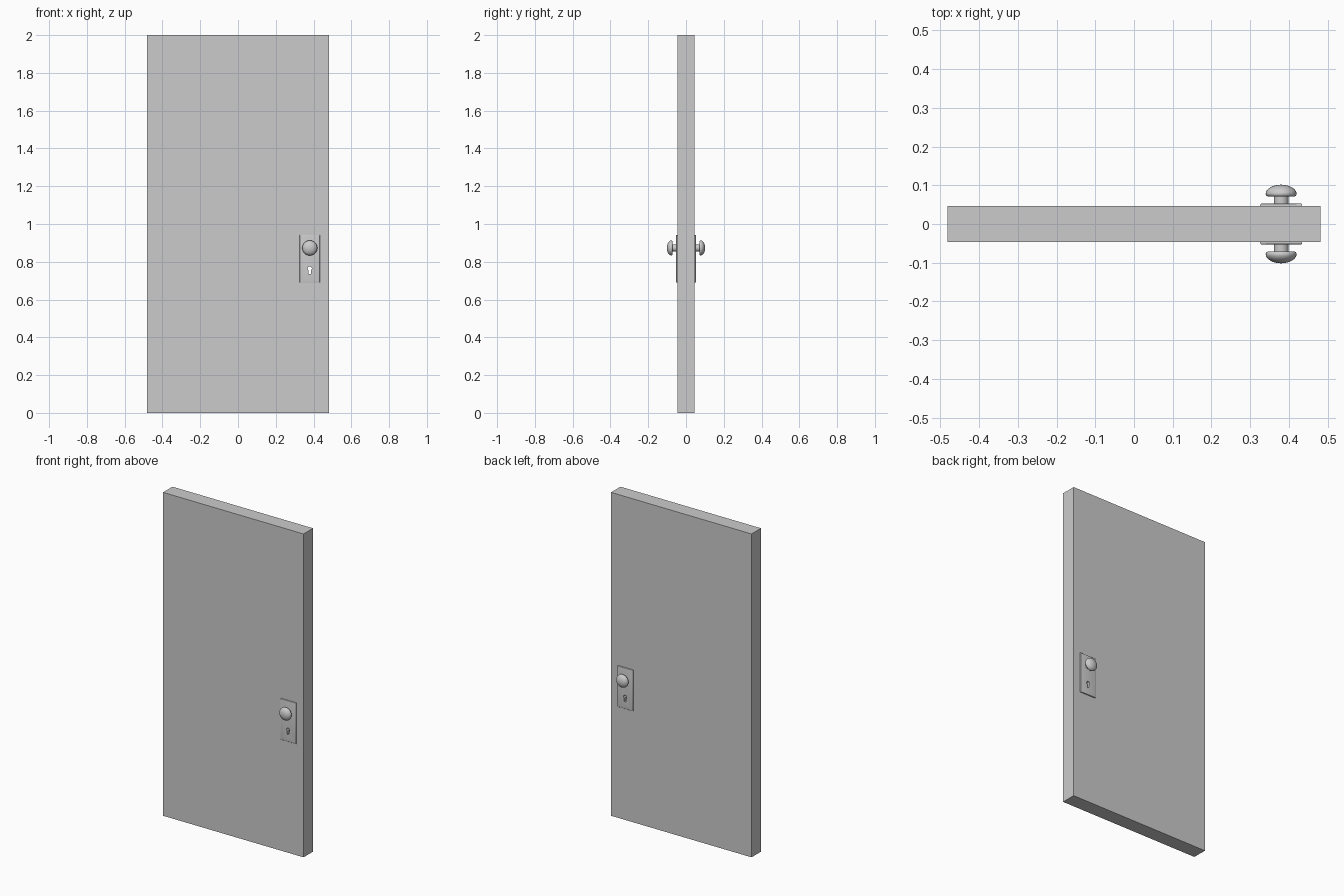
import bpy, bmesh, math
from mathutils import Matrix

if "Cube" in bpy.data.objects:
    bpy.data.objects.remove(bpy.data.objects["Cube"])

HALF_T = 0.046            # half thickness of the door
LOCK_X, KNOB_Z, KEY_Z = 0.38, 0.873, 0.764


def new_object(name, bm):
    bmesh.ops.recalc_face_normals(bm, faces=bm.faces)
    mesh = bpy.data.meshes.new(name)
    bm.to_mesh(mesh)
    bm.free()
    ob = bpy.data.objects.new(name, mesh)
    bpy.context.collection.objects.link(ob)
    return ob


def activate(ob):
    bpy.ops.object.select_all(action='DESELECT')
    ob.select_set(True)
    bpy.context.view_layer.objects.active = ob


def box(name, size, centre):
    bm = bmesh.new()
    bmesh.ops.create_cube(bm, size=1)
    bmesh.ops.scale(bm, vec=size, verts=bm.verts)
    bmesh.ops.translate(bm, vec=centre, verts=bm.verts)
    return new_object(name, bm)


def cut(ob, cutter):
    mod = ob.modifiers.new("keyhole", 'BOOLEAN')
    mod.operation, mod.solver, mod.object = 'DIFFERENCE', 'EXACT', cutter
    activate(ob)
    bpy.ops.object.modifier_apply(modifier=mod.name)


# keyhole cutter: round top with a slot below, running through the door
bm = bmesh.new()
outline = [(-0.006, -0.029), (0.006, -0.029)]
for i in range(17):
    a = math.radians(-57 + i * 294 / 16)
    outline.append((0.011 * math.cos(a), 0.011 * math.sin(a)))
face = bm.faces.new([bm.verts.new((LOCK_X + x, -0.2, KEY_Z + z)) for x, z in outline])
ext = bmesh.ops.extrude_face_region(bm, geom=[face])
bmesh.ops.translate(bm, vec=(0, 0.4, 0),
                    verts=[v for v in ext["geom"] if isinstance(v, bmesh.types.BMVert)])
cutter = new_object("keyhole_cutter", bm)
cutter.hide_render = True

# door slab
door = box("door", (0.962, 2 * HALF_T, 2.0), (0, 0, 1.0))
cut(door, cutter)

# knob profile as (radius, distance from door centre)
profile = [(0.019, 0.044), (0.019, 0.071), (0.034, 0.071), (0.038, 0.073), (0.04, 0.077)]
for i in range(1, 9):
    a = math.radians(90 * i / 8)
    profile.append((0.04 * math.cos(a), 0.077 + 0.0245 * math.sin(a)))
profile[-1] = (0, 0.1015)

for side, s in (("front", -1), ("back", 1)):
    # lock plate with softened outer edge
    bm = bmesh.new()
    bmesh.ops.create_cube(bm, size=1)
    bmesh.ops.scale(bm, vec=(0.108, 0.008, 0.254), verts=bm.verts)
    bmesh.ops.translate(bm, vec=(LOCK_X, s * (HALF_T + 0.003), 0.816), verts=bm.verts)
    rim = [e for e in bm.edges if all(s * v.co.y > HALF_T + 0.003 for v in e.verts)]
    bmesh.ops.bevel(bm, geom=rim, offset=0.004, segments=3, profile=0.5, affect='EDGES')
    plate = new_object(side + "_lock_plate", bm)
    cut(plate, cutter)
    activate(plate)
    bpy.ops.object.shade_smooth_by_angle(angle=math.radians(40))

    # neck and mushroom knob, spun around the y axis
    bm = bmesh.new()
    verts = [bm.verts.new((r, s * d, 0)) for r, d in profile]
    edges = [bm.edges.new(p) for p in zip(verts, verts[1:])]
    bmesh.ops.spin(bm, geom=verts + edges, cent=(0, 0, 0), axis=(0, 1, 0),
                   angle=2 * math.pi, steps=32)
    bmesh.ops.remove_doubles(bm, verts=bm.verts, dist=1e-5)
    bmesh.ops.holes_fill(bm, edges=[e for e in bm.edges if e.is_boundary], sides=0)
    bmesh.ops.transform(bm, matrix=Matrix.Translation((LOCK_X, 0, KNOB_Z)), verts=bm.verts)
    knob = new_object(side + "_knob", bm)
    activate(knob)
    bpy.ops.object.shade_smooth_by_angle(angle=math.radians(40))

bpy.data.objects.remove(cutter)
